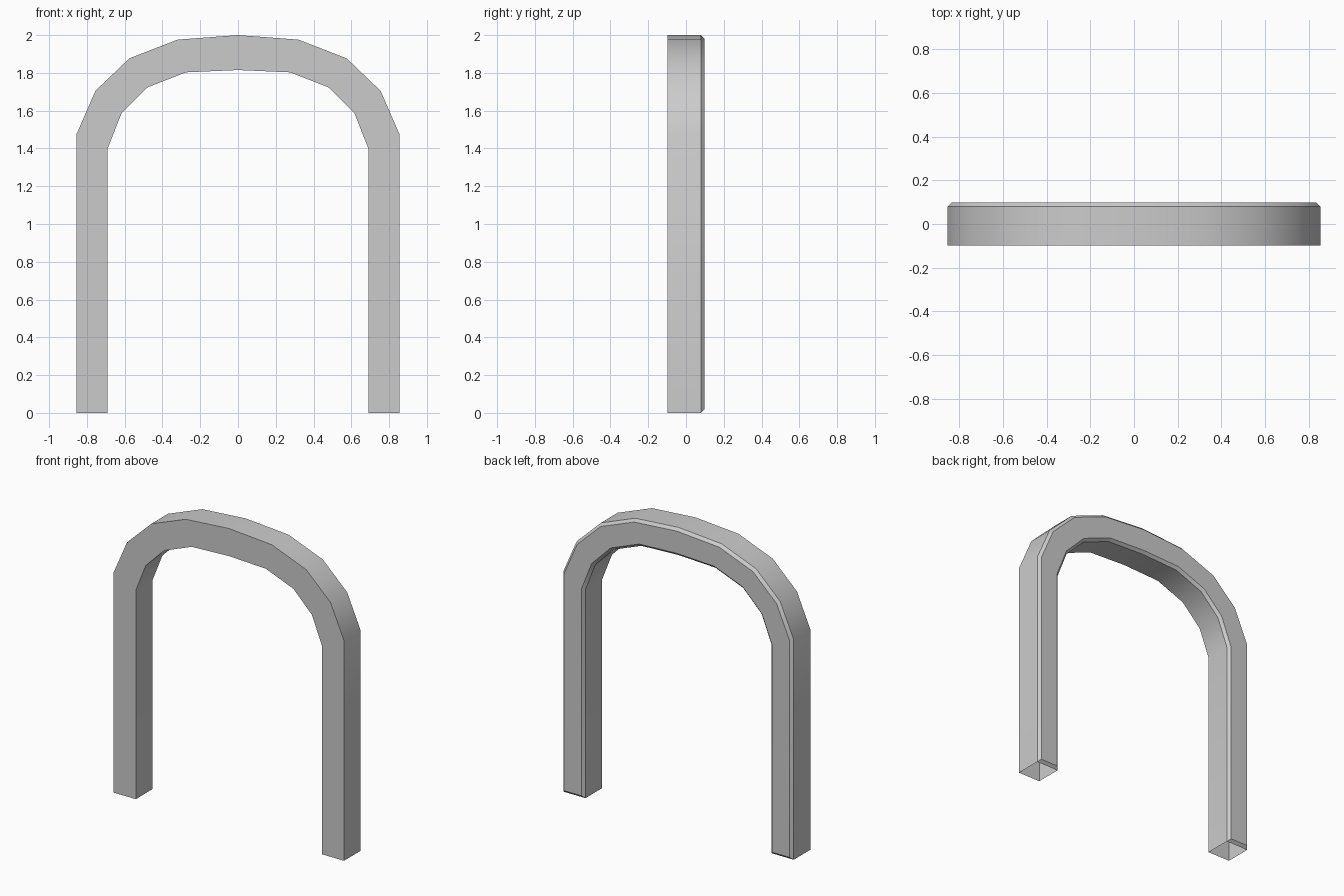
import bpy
import bmesh

if "Cube" in bpy.data.objects:
    bpy.data.objects.remove(bpy.data.objects["Cube"])

HALF_DEPTH = 0.0975
CHAMFER = 0.018

# Right half of the arch outline, from the foot up to the crown (x, z)
outer = [(0.855, 0), (0.855, 1.475), (0.755, 1.705), (0.575, 1.877), (0.32, 1.976)]
inner = [(0.69, 0), (0.69, 1.40), (0.617, 1.585), (0.48, 1.723), (0.275, 1.803)]


def half_to_full(half, crown_z):
    """Mirror a half outline and join it at the crown."""
    return half + [(0, crown_z)] + [(-x, z) for x, z in reversed(half)]


outline = half_to_full(outer, 2.0) + half_to_full(inner, 1.815)[::-1]

# Front face, extruded to the back
bm = bmesh.new()
front = bm.faces.new([bm.verts.new((x, -HALF_DEPTH, z)) for x, z in outline])
result = bmesh.ops.extrude_face_region(bm, geom=[front], use_keep_orig=True)
back = next(g for g in result["geom"] if isinstance(g, bmesh.types.BMFace))
bmesh.ops.translate(bm, verts=back.verts[:], vec=(0, 2 * HALF_DEPTH - CHAMFER, 0))
bmesh.ops.recalc_face_normals(bm, faces=bm.faces[:])

# Chamfer all round the back face
bmesh.ops.inset_region(bm, faces=[back], thickness=CHAMFER, use_even_offset=True)
bmesh.ops.translate(bm, verts=back.verts[:], vec=(0, CHAMFER, 0))
bm.normal_update()

# The feet are open underneath
feet = [f for f in bm.faces if f.normal.z < -0.99 and f.calc_center_median().z < 0.01]
bmesh.ops.delete(bm, geom=feet, context="FACES_ONLY")

mesh = bpy.data.meshes.new("arch_frame")
bm.to_mesh(mesh)
bm.free()
arch = bpy.data.objects.new("arch_frame", mesh)
bpy.context.collection.objects.link(arch)

# Smooth around the curve, sharp at the corners
bpy.context.view_layer.objects.active = arch
arch.select_set(True)
bpy.ops.object.shade_smooth_by_angle(angle=0.52)
